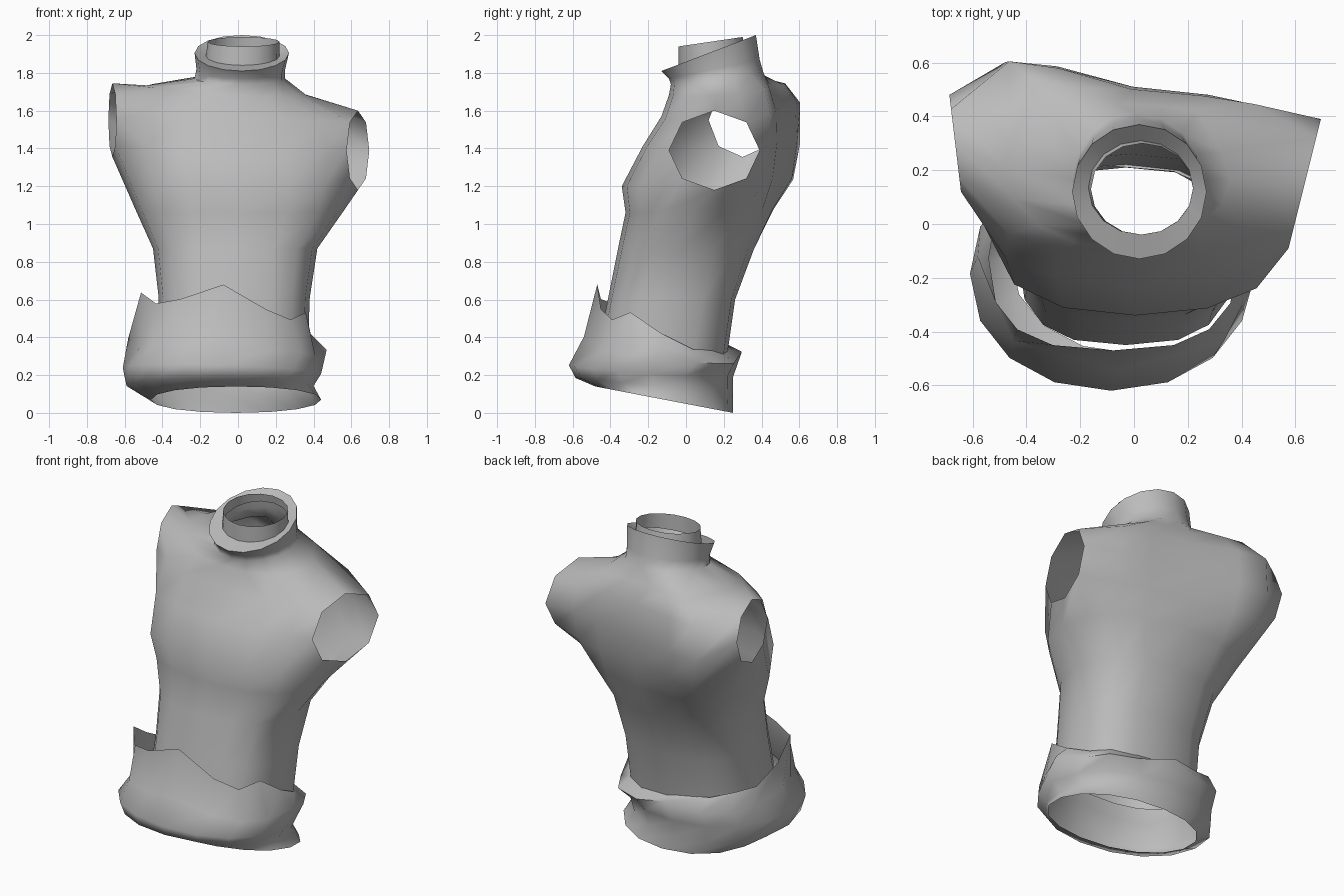
import bpy, bmesh, math

default = bpy.data.objects.get("Cube")
if default:
    bpy.data.objects.remove(default, do_unlink=True)

SIDES = 16
cloth = bpy.data.materials.new("grey_cloth")
cloth.use_nodes = True
cloth.diffuse_color = (0.5, 0.5, 0.5, 1)
cloth.node_tree.nodes["Principled BSDF"].inputs["Base Color"].default_value = (0.5, 0.5, 0.5, 1)


def power(value, exponent):
    return math.copysign(abs(value) ** exponent, value)


def ring(bm, left, right, front, back, z_front, z_back, shear=0, lean=0, square=0.85, adjust=None):
    """Rounded-square loop, tilted front to back (z), its back skewed sideways."""
    loop = []
    for i in range(SIDES):
        angle = math.tau * i / SIDES
        c, s = power(math.cos(angle), square), power(math.sin(angle), square)
        rear = (s + 1) / 2
        x = (left + right) / 2 + c * (right - left) / 2
        y = front + rear * (back - front) + shear * x * rear
        z = z_front + (z_back - z_front) * rear + lean * x
        if adjust:
            x, y, z = adjust(i, angle, x, y, z)
        loop.append(bm.verts.new((x, y, z)))
    return loop


def loft(bm, loops):
    for low, high in zip(loops, loops[1:]):
        for i in range(SIDES):
            j = (i + 1) % SIDES
            bm.faces.new((low[i], low[j], high[j], high[i]))


def finish(bm, name):
    mesh = bpy.data.meshes.new(name)
    bm.to_mesh(mesh)
    bm.free()
    mesh.materials.append(cloth)
    obj = bpy.data.objects.new(name, mesh)
    bpy.context.collection.objects.link(obj)
    bpy.ops.object.select_all(action="DESELECT")
    obj.select_set(True)
    bpy.context.view_layer.objects.active = obj
    bpy.ops.object.shade_smooth_by_angle(angle=math.radians(70))


def open_armhole(bm, loops, column, level, centre, radius_y, radius_z, slope):
    """Remove a patch of side faces and pull its border into an octagon."""
    bm.verts.remove(loops[level][column])
    side = 1 if column == 0 else -1
    for row in (-1, 0, 1):
        for step in (-1, 0, 1):
            if row or step:
                angle = math.atan2(row, step)
                dy = radius_y * math.cos(angle)
                vert = loops[level + row][(column + side * step) % SIDES]
                vert.co = (centre[0] + slope * dy, centre[1] + dy,
                           centre[2] + radius_z * math.sin(angle))


# Shoulder blades: the right one is pushed back further than the left
BLADES = {2: .06, 3: .01, 4: -.02, 5: .045, 6: .115}


def shoulder_blades(i, angle, x, y, z):
    return x, y + BLADES.get(i, 0), z


# Torso shell from the hips to the neck
bm = bmesh.new()
torso = [
    ring(bm, -.43, .37, -.45, .21, .42, .25, square=.75),
    ring(bm, -.42, .38, -.41, .26, .62, .60, square=.75),
    ring(bm, -.45, .42, -.36, .36, .87, .87, -.05, square=.8),
    ring(bm, -.54, .56, -.32, .46, 1.06, 1.08, -.12, square=.8),
    ring(bm, -.60, .61, -.34, .51, 1.20, 1.24, -.13, adjust=shoulder_blades),
    ring(bm, -.64, .63, -.23, .53, 1.41, 1.42, -.13, adjust=shoulder_blades),
    ring(bm, -.62, .60, -.13, .52, 1.57, 1.62, -.13, -.06, adjust=shoulder_blades),
    ring(bm, -.48, .36, -.09, .46, 1.68, 1.73, -.10, -.06, 1, shoulder_blades),
    ring(bm, -.23, .25, -.08, .41, 1.74, 1.80, square=1),
]
loft(bm, torso)
open_armhole(bm, torso, 0, 5, (.635, .15, 1.39), .24, .21, .25)
open_armhole(bm, torso, SIDES // 2, 5, (-.665, .30, 1.55), .18, .195, -.12)

# Folded collar: outer roll, then an inner tube standing inside it
collar = [
    torso[-1],
    ring(bm, -.22, .25, -.09, .39, 1.77, 1.87, square=1),
    ring(bm, -.23, .27, -.13, .37, 1.81, 2.0, square=1),
    ring(bm, -.17, .22, -.04, .31, 1.84, 1.94, square=1),
    ring(bm, -.16, .22, -.04, .30, 1.94, 1.99, square=1),
]
loft(bm, collar)
finish(bm, "torso_shirt")


# Loose gathered wrap around the hips
def scallop(i, angle, x, y, z):
    front = (1 - math.sin(angle)) / 2
    return x, y, z + .07 * front * math.cos(5 * (angle + math.pi / 2))


def crumple(i, angle, x, y, z):
    pull = .96 if i % 2 else 1.02
    return x * pull, y * pull, z + (.03 if i % 4 == 0 else -.02)


bm = bmesh.new()
wrap = [
    ring(bm, -.46, .44, -.48, .25, .14, 0, square=.95),
    ring(bm, -.59, .40, -.585, .25, .185, .10, square=.95),
    ring(bm, -.61, .44, -.62, .25, .25, .19, lean=-.03, square=.95),
    ring(bm, -.57, .46, -.53, .29, .37, .29, lean=-.06, square=.85, adjust=crumple),
    ring(bm, -.54, .385, -.47, .215, .60, .33, lean=-.12, square=.75, adjust=scallop),
]
loft(bm, wrap)
finish(bm, "hip_wrap")
